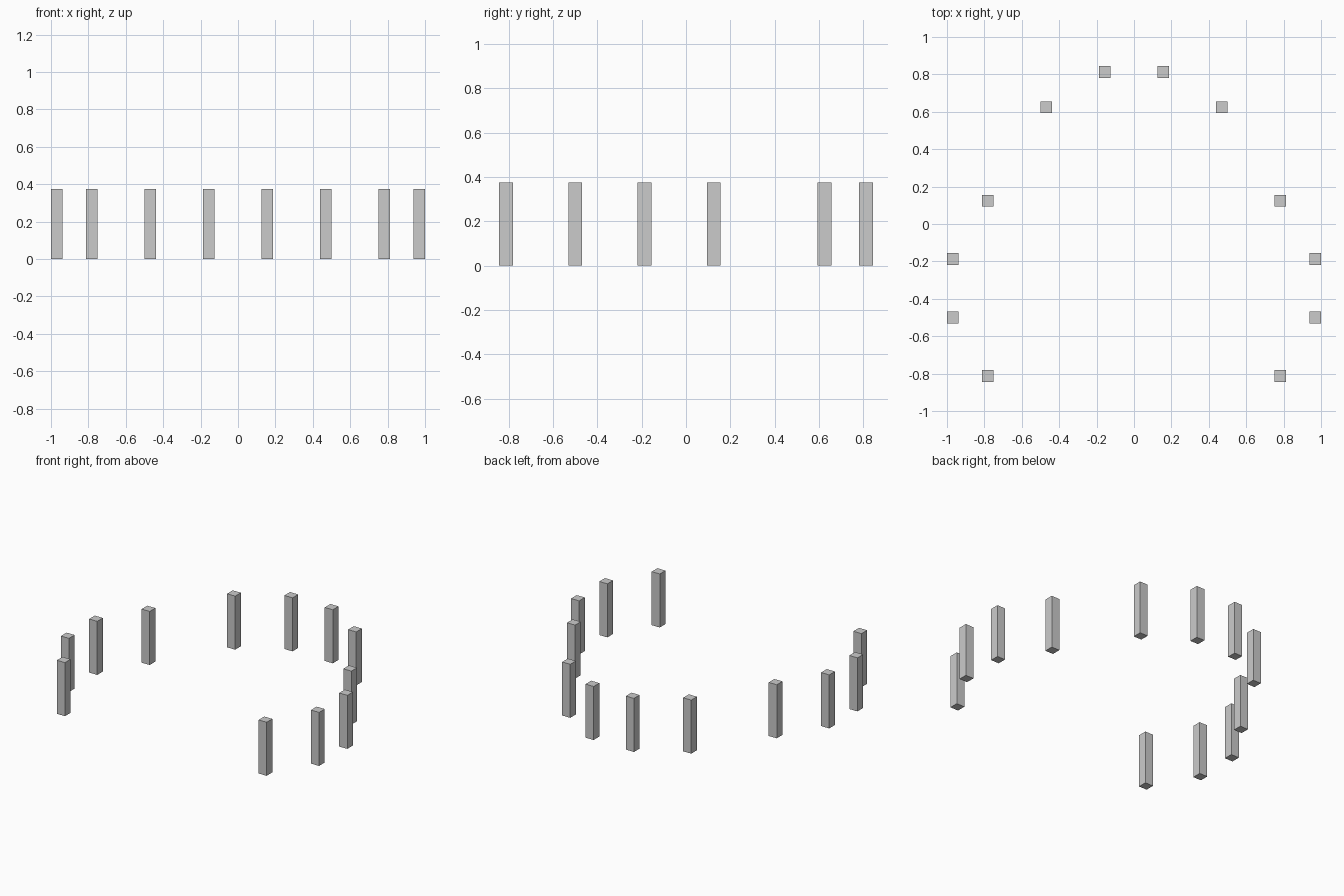
import bpy

if "Cube" in bpy.data.objects:
    bpy.data.objects.remove(bpy.data.objects["Cube"])

WIDTH, HEIGHT = 0.0625, 0.375

# Post positions on the right half, from back to front
POSTS = [(0.15625, 0.8125), (0.46875, 0.625), (0.78125, 0.125),
         (0.96875, -0.1875), (0.96875, -0.5), (0.78125, -0.8125)]


def add_post(name, x, y):
    bpy.ops.mesh.primitive_cube_add(size=1, location=(x, y, HEIGHT / 2))
    post = bpy.context.object
    post.name = name
    post.scale = (WIDTH, WIDTH, HEIGHT)
    bpy.ops.object.transform_apply(location=False, rotation=False, scale=True)


# Square posts, mirrored left and right
for i, (x, y) in enumerate(POSTS, 1):
    add_post(f"right_post_{i}", x, y)
    add_post(f"left_post_{i}", -x, y)
